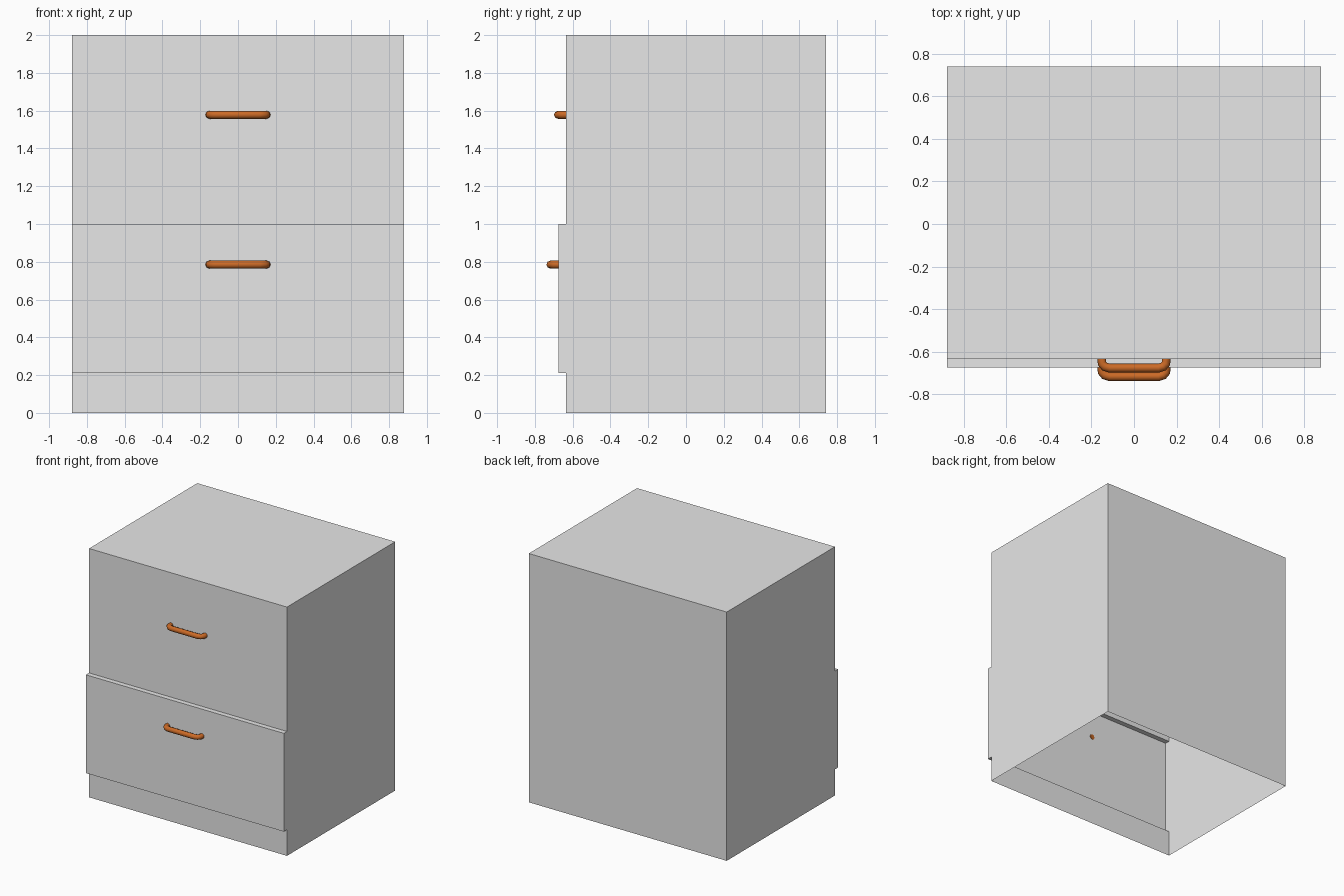
import bpy
import bmesh

if "Cube" in bpy.data.objects:
    bpy.data.objects.remove(bpy.data.objects["Cube"], do_unlink=True)

HALF_WIDTH = 0.88
BACK = 0.74
FRONT = -0.635
DRAWER_FRONT = -0.675


def make_material(name, colour):
    mat = bpy.data.materials.new(name)
    mat.use_nodes = True
    mat.diffuse_color = colour
    mat.node_tree.nodes["Principled BSDF"].inputs["Base Color"].default_value = colour
    return mat


def add_object(name, mesh, mat):
    mesh.materials.clear()
    mesh.materials.append(mat)
    obj = bpy.data.objects.new(name, mesh)
    bpy.context.scene.collection.objects.link(obj)
    return obj


grey = make_material("light grey", (0.8, 0.8, 0.8, 1))
copper = make_material("copper orange", (0.6, 0.145, 0.02, 1))


# Cabinet shell: stepped side profile swept across the width, open underneath
def make_cabinet():
    profile = [(BACK, 0), (BACK, 2), (FRONT, 2), (FRONT, 1),
               (DRAWER_FRONT, 1), (DRAWER_FRONT, 0.21), (FRONT, 0.21), (FRONT, 0)]
    bm = bmesh.new()
    side = bm.faces.new([bm.verts.new((-HALF_WIDTH, y, z)) for y, z in profile])
    swept = bmesh.ops.extrude_face_region(bm, geom=[side], use_keep_orig=True)
    moved = [v for v in swept["geom"] if isinstance(v, bmesh.types.BMVert)]
    bmesh.ops.translate(bm, verts=moved, vec=(2 * HALF_WIDTH, 0, 0))
    bmesh.ops.recalc_face_normals(bm, faces=bm.faces)
    bottom = [f for f in bm.faces if all(v.co.z < 0.01 for v in f.verts)]
    bmesh.ops.delete(bm, geom=bottom, context="FACES")
    mesh = bpy.data.meshes.new("cabinet_shell")
    bm.to_mesh(mesh)
    bm.free()
    add_object("cabinet_shell", mesh, grey)


# Bow handle: round bar bent back to the drawer face at both ends
def make_handle(name, face_y, height):
    half = [(0.152, 0.004), (0.15, -0.022), (0.138, -0.036), (0.115, -0.043)]
    path = [(-x, y) for x, y in half] + [(x, y) for x, y in reversed(half)]
    curve = bpy.data.curves.new(name + "_path", "CURVE")
    curve.dimensions = "3D"
    curve.bevel_depth = 0.021
    curve.bevel_resolution = 2
    curve.use_fill_caps = True
    spline = curve.splines.new("POLY")
    spline.points.add(len(path) - 1)
    for point, (x, y) in zip(spline.points, path):
        point.co = (x, face_y + y, height, 1)
    helper = bpy.data.objects.new(name + "_path", curve)
    bpy.context.scene.collection.objects.link(helper)
    depsgraph = bpy.context.evaluated_depsgraph_get()
    mesh = bpy.data.meshes.new_from_object(helper.evaluated_get(depsgraph))
    bpy.data.objects.remove(helper, do_unlink=True)
    mesh.name = name
    mesh.shade_smooth()
    add_object(name, mesh, copper)


make_cabinet()
make_handle("upper_drawer_handle", FRONT, 1.578)
make_handle("lower_drawer_handle", DRAWER_FRONT, 0.785)
